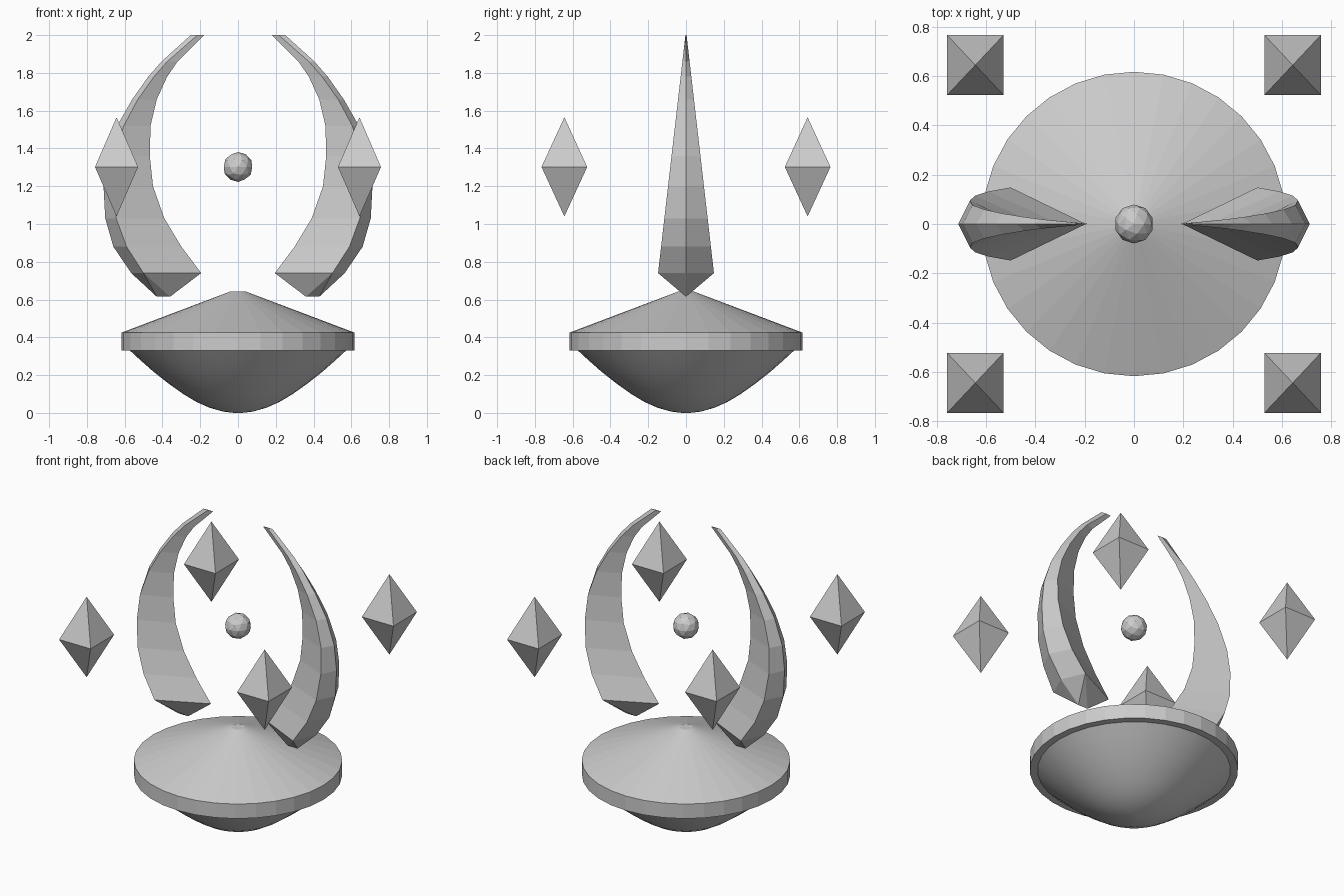
import bpy, bmesh
from math import cos, sin, pi

if "Cube" in bpy.data.objects:
    bpy.data.objects.remove(bpy.data.objects["Cube"])


def make_object(name, bm):
    bmesh.ops.recalc_face_normals(bm, faces=bm.faces)
    mesh = bpy.data.meshes.new(name)
    bm.to_mesh(mesh)
    bm.free()
    obj = bpy.data.objects.new(name, mesh)
    bpy.context.collection.objects.link(obj)
    return obj


def bridge(bm, a, b):
    n = len(a)
    for i in range(n):
        j = (i + 1) % n
        bm.faces.new((a[i], a[j], b[j], b[i]))


def lathe(name, profile, sides=32, smooth=False):
    """Spin (radius, z) rings around the z axis and cap both ends."""
    bm = bmesh.new()
    rings = [[bm.verts.new((r * cos(2 * pi * i / sides), r * sin(2 * pi * i / sides), z))
              for i in range(sides)] for r, z in profile]
    for a, b in zip(rings, rings[1:]):
        bridge(bm, a, b)
    bm.faces.new(rings[0])
    bm.faces.new(rings[-1])
    for f in bm.faces:
        f.smooth = smooth and len(f.verts) == 4
    return make_object(name, bm)


# Base: rounded bowl below, rim band and shallow cone above
lathe("base_bowl", [(0.02, 0.0), (0.08, 0.007), (0.15, 0.027), (0.22, 0.058), (0.29, 0.1),
                    (0.37, 0.157), (0.45, 0.22), (0.52, 0.282), (0.572, 0.33)], smooth=True)
lathe("base_lid", [(0.572, 0.33), (0.617, 0.33), (0.617, 0.425), (0.04, 0.643)])

# Horns: kite sections given as z, inner edge x, widest x, outer ridge x
SECTIONS = [(0.74, 0.195, 0.50, 0.565), (0.88, 0.30, 0.59, 0.66), (1.03, 0.39, 0.645, 0.703),
            (1.20, 0.45, 0.665, 0.712), (1.36, 0.467, 0.655, 0.695), (1.52, 0.463, 0.605, 0.64),
            (1.66, 0.43, 0.53, 0.56), (1.78, 0.375, 0.445, 0.475), (1.86, 0.32, 0.375, 0.405),
            (2.0, 0.18, 0.215, 0.25)]


def horn(name, side):
    bm = bmesh.new()
    rings = []
    for z, inner, wide, outer in SECTIONS:
        y = 0.003 + 0.145 * (2.0 - z) / 1.26
        rings.append([bm.verts.new((side * px, py, z)) for px, py in
                      ((inner, 0), (wide, -y), (outer, 0), (wide, y))])
    for a, b in zip(rings, rings[1:]):
        bridge(bm, a, b)
    bm.faces.new(rings[-1])
    # Keel under the horn
    k0 = bm.verts.new((side * 0.36, 0, 0.615))
    k1 = bm.verts.new((side * 0.43, 0, 0.615))
    inner, front, outer, back = rings[0]
    for w in (front, back):
        bm.faces.new((inner, w, k0))
        bm.faces.new((k0, w, k1))
        bm.faces.new((k1, w, outer))
    return make_object(name, bm)


horn("left_horn", -1)
horn("right_horn", 1)


# Floating crystals: square double pyramids
def crystal(name, x, y):
    bm = bmesh.new()
    ring = [bm.verts.new((x + 0.114 * sx, y + 0.121 * sy, 1.302))
            for sx, sy in ((-1, -1), (1, -1), (1, 1), (-1, 1))]
    for z in (1.04, 1.565):
        tip = bm.verts.new((x, y, z))
        for i in range(4):
            bm.faces.new((ring[i], ring[(i + 1) % 4], tip))
    make_object(name, bm)


for sx, side in ((-1, "left"), (1, "right")):
    for sy, end in ((-1, "front"), (1, "back")):
        crystal(f"{end}_{side}_crystal", sx * 0.643, sy * 0.644)

# Central floating orb
bpy.ops.mesh.primitive_ico_sphere_add(subdivisions=2, radius=0.079, location=(0, 0, 1.302))
bpy.context.object.name = "orb"
